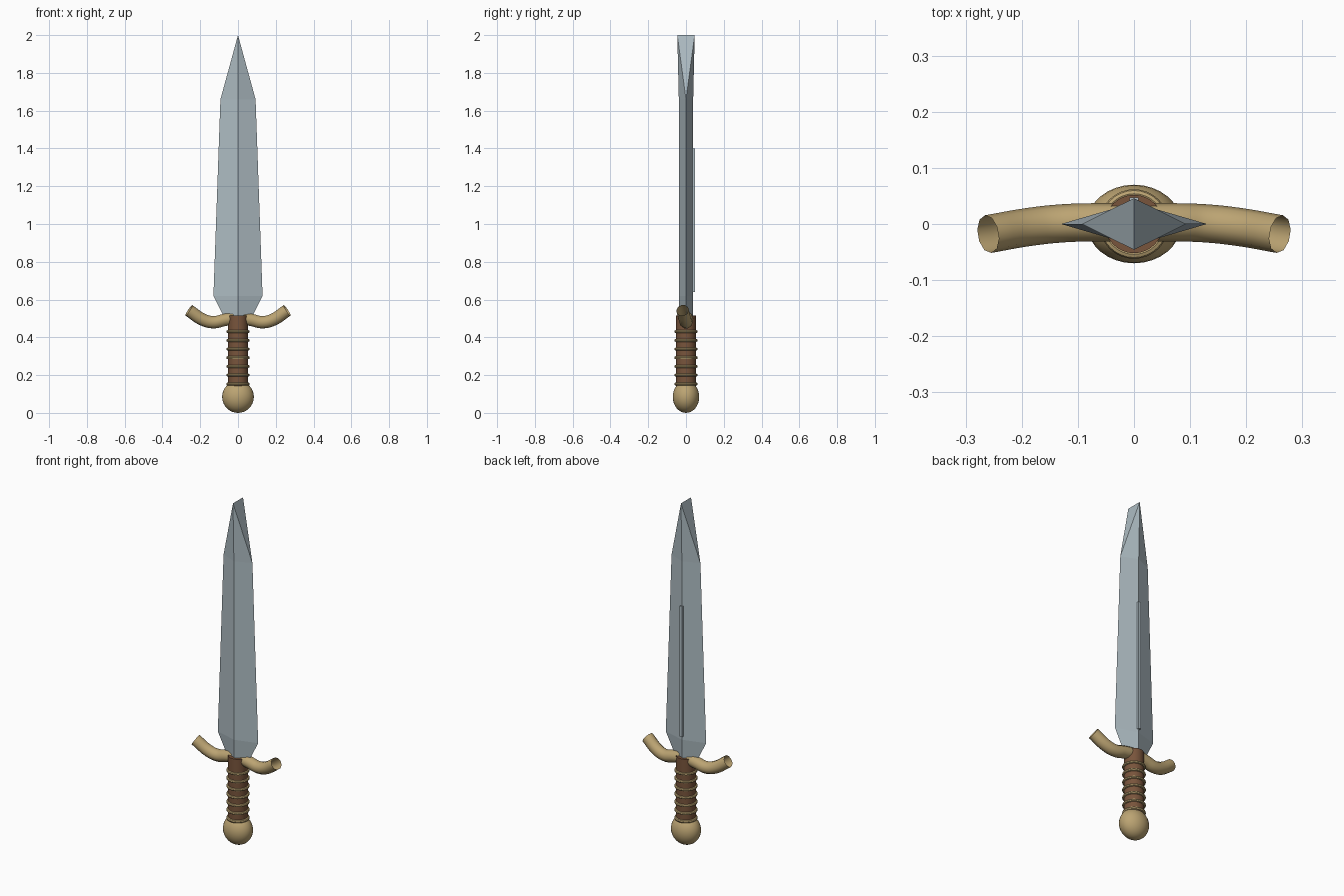
import bpy, bmesh, math

if "Cube" in bpy.data.objects:
    bpy.data.objects.remove(bpy.data.objects["Cube"])

def material(name, rgb):
    m = bpy.data.materials.new(name)
    m.diffuse_color = (*rgb, 1)
    m.use_nodes = True
    m.node_tree.nodes["Principled BSDF"].inputs["Base Color"].default_value = m.diffuse_color
    return m

steel = material("steel", (0.42, 0.50, 0.54))
brass = material("brass", (0.50, 0.37, 0.17))
leather = material("leather", (0.19, 0.09, 0.045))

def finish(obj, name, mat, smooth=True):
    obj.name = name
    obj.data.materials.append(mat)
    if smooth:
        bpy.ops.object.select_all(action='DESELECT')
        obj.select_set(True)
        bpy.context.view_layer.objects.active = obj
        bpy.ops.object.shade_smooth_by_angle(angle=math.radians(40))
    return obj

# Blade: diamond sections ending in a chisel line at the tip
bm = bmesh.new()
rings = []
for z, w, t in [(0.50, 0.07, 0.037), (0.62, 0.13, 0.038), (1.66, 0.093, 0.038)]:
    rings.append([bm.verts.new(p) for p in
                  [(w, 0, z), (0, t, z), (-w, 0, z), (0, -t, z)]])
for a, b in zip(rings, rings[1:]):
    for i in range(4):
        j = (i + 1) % 4
        bm.faces.new([a[i], a[j], b[j], b[i]])
bm.faces.new(rings[0][::-1])
back, front = bm.verts.new((0, 0.046, 2)), bm.verts.new((0, -0.046, 2))
r, bk, l, fr = rings[-1]
for f in [(r, bk, back), (bk, l, back), (l, fr, front), (fr, r, front),
          (r, back, front), (l, front, back)]:
    bm.faces.new(f)
bmesh.ops.recalc_face_normals(bm, faces=bm.faces)
mesh = bpy.data.meshes.new("blade")
bm.to_mesh(mesh)
bm.free()
blade = bpy.data.objects.new("blade", mesh)
bpy.context.collection.objects.link(blade)
finish(blade, "blade", steel, smooth=False)

# Thin raised rib on the back of the blade
bpy.ops.mesh.primitive_cube_add(size=1, location=(0, 0.037, 1.02))
rib = bpy.context.object
rib.scale = (0.016, 0.02, 0.76)
finish(rib, "blade_rib", steel, smooth=False)

# Grip with wire rings
bpy.ops.mesh.primitive_cylinder_add(vertices=32, radius=0.052, depth=0.375,
                                    location=(0, 0, 0.3275))
finish(bpy.context.object, "grip", leather)
for i in range(6):
    bpy.ops.mesh.primitive_torus_add(major_radius=0.054, minor_radius=0.008,
                                     major_segments=32, minor_segments=8,
                                     location=(0, 0, 0.2 + i * 0.046))
    finish(bpy.context.object, f"grip_ring_{i + 1}", brass)

# Pommel: squashed ball with a collar
bpy.ops.mesh.primitive_uv_sphere_add(segments=32, ring_count=16, radius=1,
                                     location=(0, 0, 0.085))
pommel = bpy.context.object
pommel.scale = (0.084, 0.07, 0.085)
finish(pommel, "pommel", brass)
bpy.ops.mesh.primitive_torus_add(major_radius=0.053, minor_radius=0.009,
                                 major_segments=32, minor_segments=8,
                                 location=(0, 0, 0.153))
finish(bpy.context.object, "pommel_collar", brass)

# Guard: two open curved tubes sweeping up and slightly forward
path = [(0.02, 0.003, 0.502), (0.075, 0.003, 0.491), (0.13, 0.001, 0.480),
        (0.185, -0.005, 0.493), (0.26, -0.018, 0.543)]
for side, name in [(1, "guard_right"), (-1, "guard_left")]:
    cu = bpy.data.curves.new(name, 'CURVE')
    cu.dimensions = '3D'
    cu.bevel_depth = 0.034
    cu.bevel_resolution = 3
    cu.resolution_u = 6
    sp = cu.splines.new('BEZIER')
    sp.bezier_points.add(len(path) - 1)
    for p, (x, y, z) in zip(sp.bezier_points, path):
        p.co = (side * x, y, z)
        p.handle_left_type = p.handle_right_type = 'AUTO'
    ob = bpy.data.objects.new(name, cu)
    bpy.context.collection.objects.link(ob)
    bpy.ops.object.select_all(action='DESELECT')
    ob.select_set(True)
    bpy.context.view_layer.objects.active = ob
    bpy.ops.object.convert(target='MESH')
    finish(bpy.context.object, name, brass)
